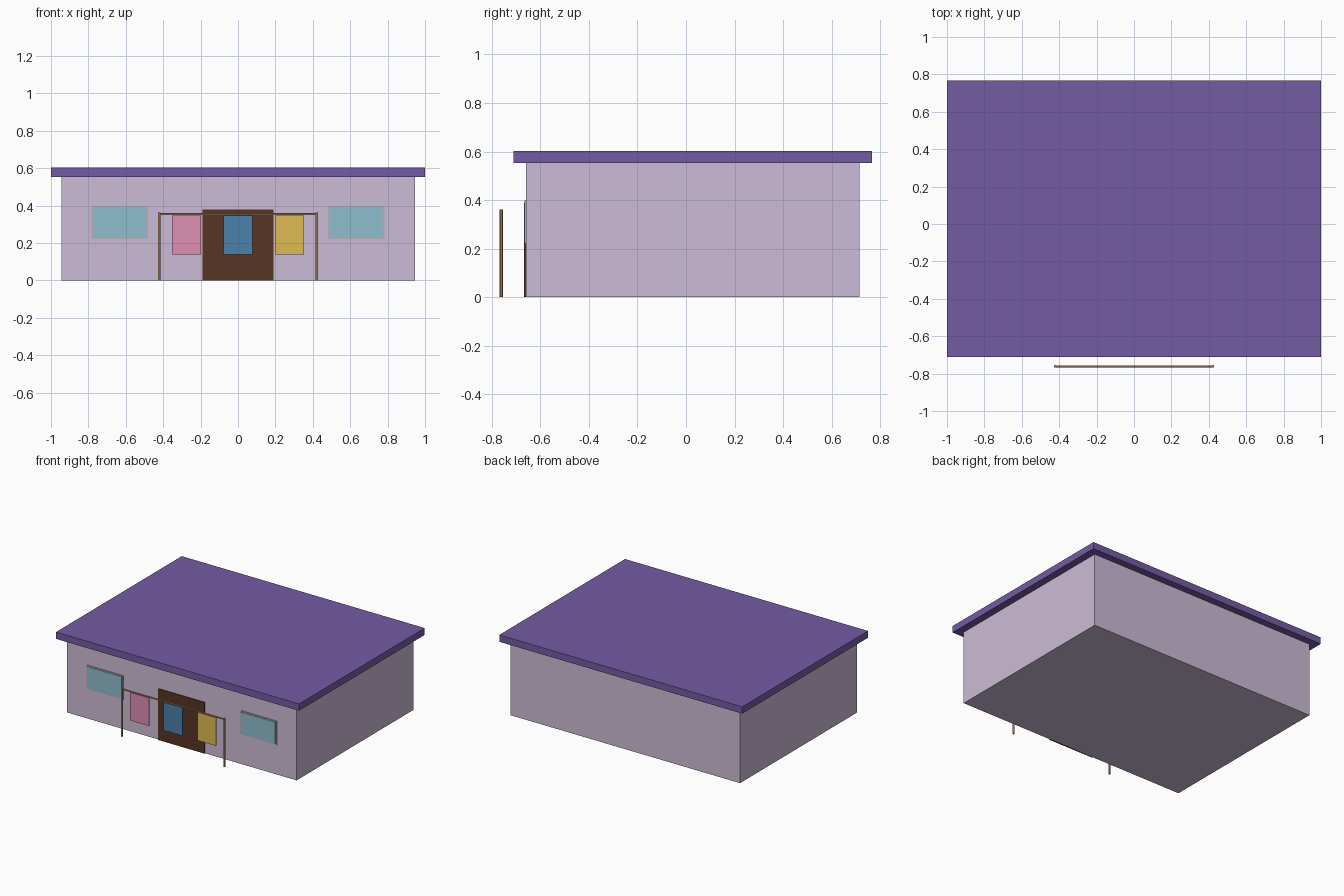
import bpy
import math

if "Cube" in bpy.data.objects:
    bpy.data.objects.remove(bpy.data.objects["Cube"])


def material(name, r, g, b):
    m = bpy.data.materials.new(name)
    m.diffuse_color = [(c / 255) ** 2.2 for c in (r, g, b)] + [1]
    m.use_nodes = True
    m.node_tree.nodes["Principled BSDF"].inputs["Base Color"].default_value = m.diffuse_color
    return m


def box(name, x, y, z, mat):
    """Box from (min, max) ranges on each axis."""
    bpy.ops.mesh.primitive_cube_add(size=1)
    o = bpy.context.object
    o.name = name
    o.location = [(a + b) / 2 for a, b in (x, y, z)]
    o.scale = [b - a for a, b in (x, y, z)]
    bpy.ops.object.transform_apply(location=False, rotation=False, scale=True)
    o.data.materials.append(mat)
    return o


def pole(name, loc, radius, length, rot, mat):
    bpy.ops.mesh.primitive_cylinder_add(vertices=12, radius=radius, depth=length,
                                        location=loc, rotation=rot)
    o = bpy.context.object
    o.name = name
    bpy.ops.object.shade_smooth_by_angle()
    o.data.materials.append(mat)
    return o


wall = material("wall_lilac", 203, 187, 214)
roof = material("roof_purple", 115, 92, 163)
dark_wood = material("dark_wood", 88, 56, 40)
wood = material("pole_wood", 176, 142, 104)
glass = material("glass", 143, 188, 204)
frame = material("frame_grey", 178, 178, 182)

# Building shell and overhanging flat roof
front = -0.66
box("walls", (-0.945, 0.945), (front, 0.714), (0, 0.552), wall)
box("roof_slab", (-1, 1), (-0.711, 0.767), (0.552, 0.603), roof)

# Door and framed windows on the front wall
box("door", (-0.19, 0.19), (front - 0.007, front + 0.005), (0, 0.38), dark_wood)
for side, s in (("left", -1), ("right", 1)):
    cx = 0.632 * s
    box(side + "_window_frame", (cx - 0.15, cx + 0.15),
        (front - 0.005, front + 0.005), (0.222, 0.398), frame)
    box(side + "_window_glass", (cx - 0.141, cx + 0.141),
        (front - 0.008, front + 0.005), (0.231, 0.389), glass)

# Drying rack in front of the door
rack_y = -0.761
for side, s in (("left", -1), ("right", 1)):
    pole(side + "_post", (0.422 * s, rack_y, 0.181), 0.007, 0.362, (0, 0, 0), wood)
pole("rail", (0, rack_y, 0.354), 0.005, 0.844, (0, math.pi / 2, 0), wood)

# Hanging cloths
for name, cx, rgb in (("pink_cloth", -0.276, (221, 142, 176)),
                      ("blue_cloth", 0, (76, 128, 170)),
                      ("yellow_cloth", 0.276, (221, 186, 84))):
    box(name, (cx - 0.077, cx + 0.077), (rack_y - 0.002, rack_y + 0.002),
        (0.138, 0.347), material(name, *rgb))
